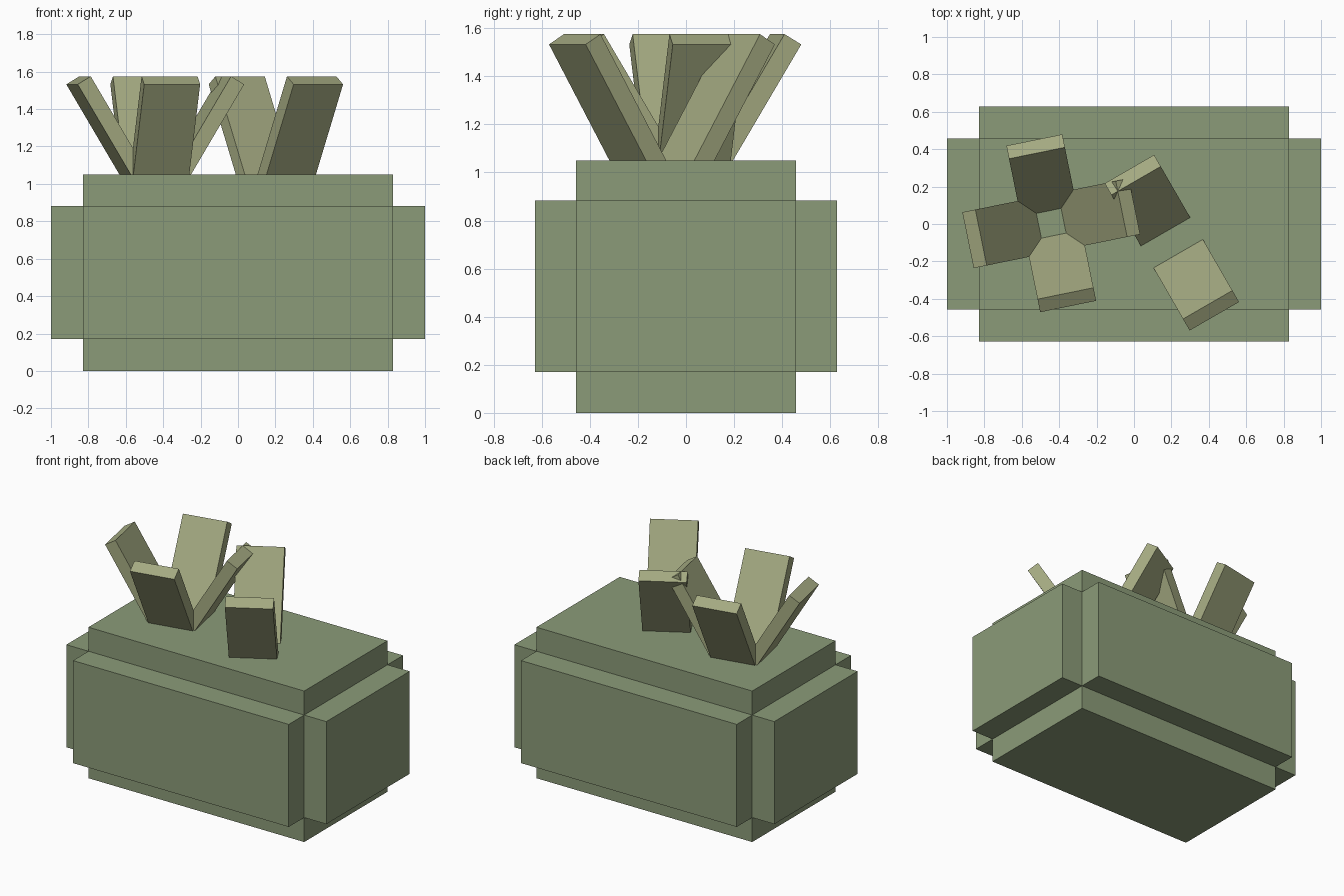
import bpy
from math import radians, cos, sin
from mathutils import Matrix, Vector

if "Cube" in bpy.data.objects:
    bpy.data.objects.remove(bpy.data.objects["Cube"])


def material(name, rgb):
    m = bpy.data.materials.new(name)
    m.diffuse_color = (*rgb, 1)
    m.use_nodes = True
    m.node_tree.nodes["Principled BSDF"].inputs["Base Color"].default_value = m.diffuse_color
    return m


body_green = material("body_green", (0.26, 0.33, 0.19))
leaf_olive = material("leaf_olive", (0.37, 0.40, 0.22))


def box(name, size, matrix, mat):
    bpy.ops.mesh.primitive_cube_add(size=1)
    ob = bpy.context.object
    ob.name = name
    ob.data.transform(matrix @ Matrix.Diagonal((*size, 1)))
    ob.data.materials.append(mat)
    return ob


# Stepped body: a tall core with side and front/back slabs standing proud
X, Y, H = 0.83, 0.458, 1.05
LOW, HIGH = 0.17, 0.883
mid = Matrix.Translation((0, 0, (LOW + HIGH) / 2))
box("body_core", (2 * X, 2 * Y, H), Matrix.Translation((0, 0, H / 2)), body_green)
box("body_ends", (2.0, 2 * Y, HIGH - LOW), mid, body_green)
box("body_front_back", (2 * X, 1.256, HIGH - LOW), mid, body_green)

# Leaves: slabs leaning outwards, with their bases sunk in the body
WIDTH, THICK, LENGTH, TILT = 0.305, 0.083, 0.72, radians(31)
TIP_OUT, TIP_Z = 0.383, 1.575


def leaf(name, centre, angle):
    axis = Vector((sin(TILT), 0, cos(TILT)))
    outward = Vector((cos(TILT), 0, -sin(TILT)))
    pos = Vector((TIP_OUT, 0, TIP_Z)) - axis * LENGTH / 2 + outward * THICK / 2
    m = (Matrix.Translation((*centre, 0)) @ Matrix.Rotation(radians(angle), 4, 'Z')
         @ Matrix.Translation(pos) @ Matrix.Rotation(TILT, 4, 'Y'))
    box(name, (THICK, WIDTH, LENGTH), m, leaf_olive)


# Four-leaf tuft
for i in range(4):
    leaf(f"tuft_leaf_{i + 1}", (-0.4425, 0.004), 11.5 + 90 * i)

# Two-leaf sprout
for i in range(2):
    leaf(f"sprout_leaf_{i + 1}", (0.2025, -0.10), 120 + 180 * i)
